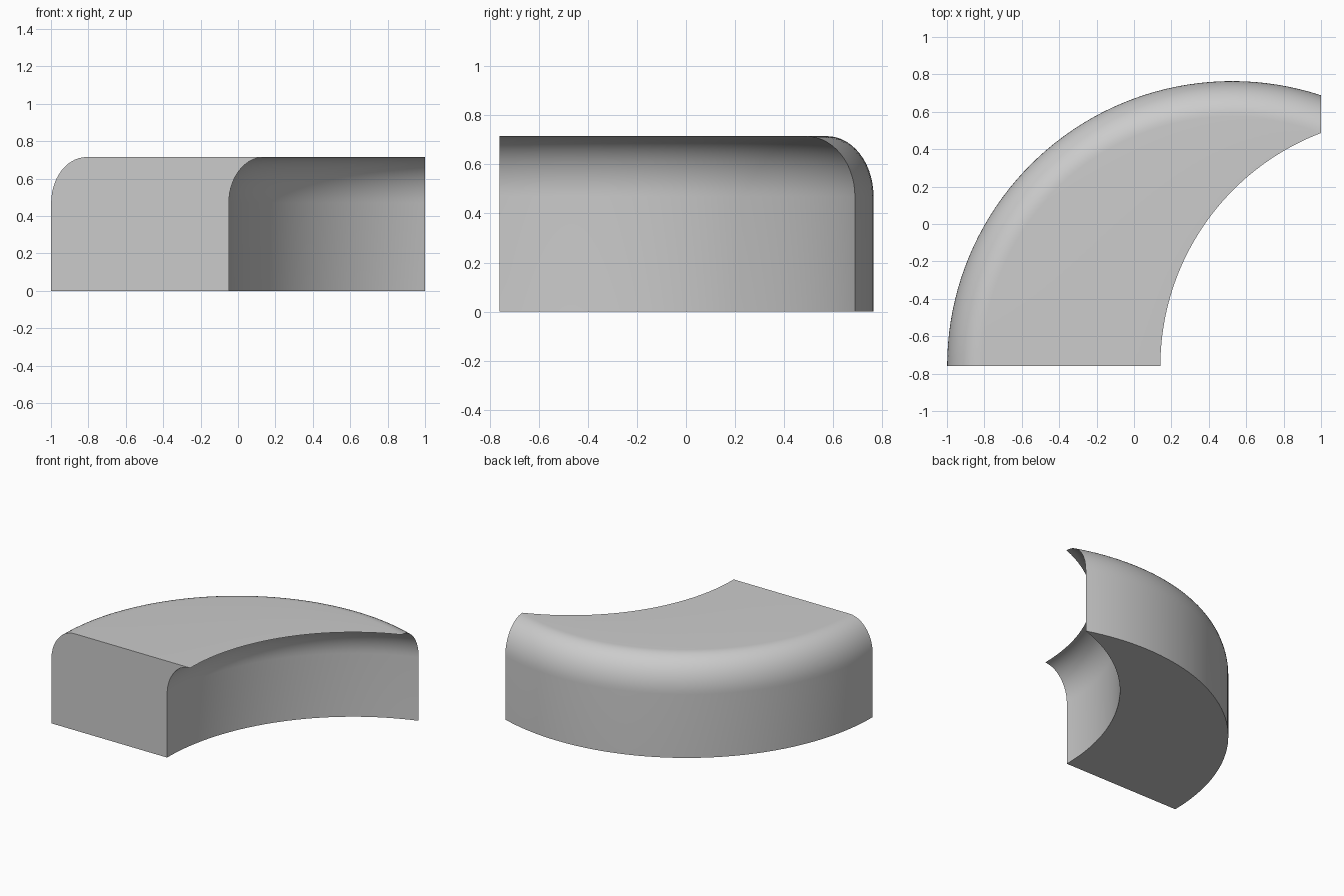
import bpy
import bmesh
from math import sin, cos, pi, asin

if "Cube" in bpy.data.objects:
    bpy.data.objects.remove(bpy.data.objects["Cube"])

BASE_Y = -0.76           # plane of the flat front face
OUTER_X, INNER_X = 0.525, 1.475   # centres of the two matching round domes
TIP_X = 1.0              # the two domes meet here
RADIUS, HEIGHT = 1.524, 0.715
ROUND_W, ROUND_H = 0.19, 0.245    # elliptical rounding of the upper rim
N, M = 48, 14

# dome profile: straight wall, then rounded rim, as (radius, z)
profile = [(RADIUS, 0.0)]
for i in range(M + 1):
    a = i / M * pi / 2
    profile.append((RADIUS - ROUND_W * (1 - cos(a)),
                    HEIGHT - ROUND_H + ROUND_H * sin(a)))

bm = bmesh.new()


def arc(cx, r, z):
    """Points from the flat front face round to just before the tip."""
    end = pi / 2 + asin((cx - TIP_X) / r)
    pts = []
    for i in range(N):
        a = pi + (end - pi) * i / N
        pts.append(bm.verts.new((cx + r * cos(a), BASE_Y + r * sin(a), z)))
    return pts


# one crescent slice per profile point, both arcs sharing the tip vertex
outer, inner = [], []
for r, z in profile:
    half = (INNER_X - OUTER_X) / 2
    tip = bm.verts.new((TIP_X, BASE_Y + (r * r - half * half) ** 0.5, z))
    outer.append(arc(OUTER_X, r, z) + [tip])
    inner.append(arc(INNER_X, r, z) + [tip])

# outer convex wall and inner concave wall
for wall in (outer, inner):
    for lo, hi in zip(wall, wall[1:]):
        for i in range(N):
            bm.faces.new((lo[i], lo[i + 1], hi[i + 1], hi[i]))

# top and bottom, as strips closing at the tip
for k in (0, -1):
    o, n = outer[k], inner[k]
    for i in range(N - 1):
        bm.faces.new((o[i], o[i + 1], n[i + 1], n[i]))
    bm.faces.new((o[N - 1], o[N], n[N - 1]))

# flat front face
bm.faces.new([s[0] for s in outer] + [s[0] for s in reversed(inner)])
bmesh.ops.recalc_face_normals(bm, faces=bm.faces)

mesh = bpy.data.meshes.new("curved_block")
bm.to_mesh(mesh)
bm.free()
block = bpy.data.objects.new("curved_block", mesh)
bpy.context.collection.objects.link(block)
bpy.context.view_layer.objects.active = block
block.select_set(True)
bpy.ops.object.shade_smooth_by_angle(angle=pi / 6)
